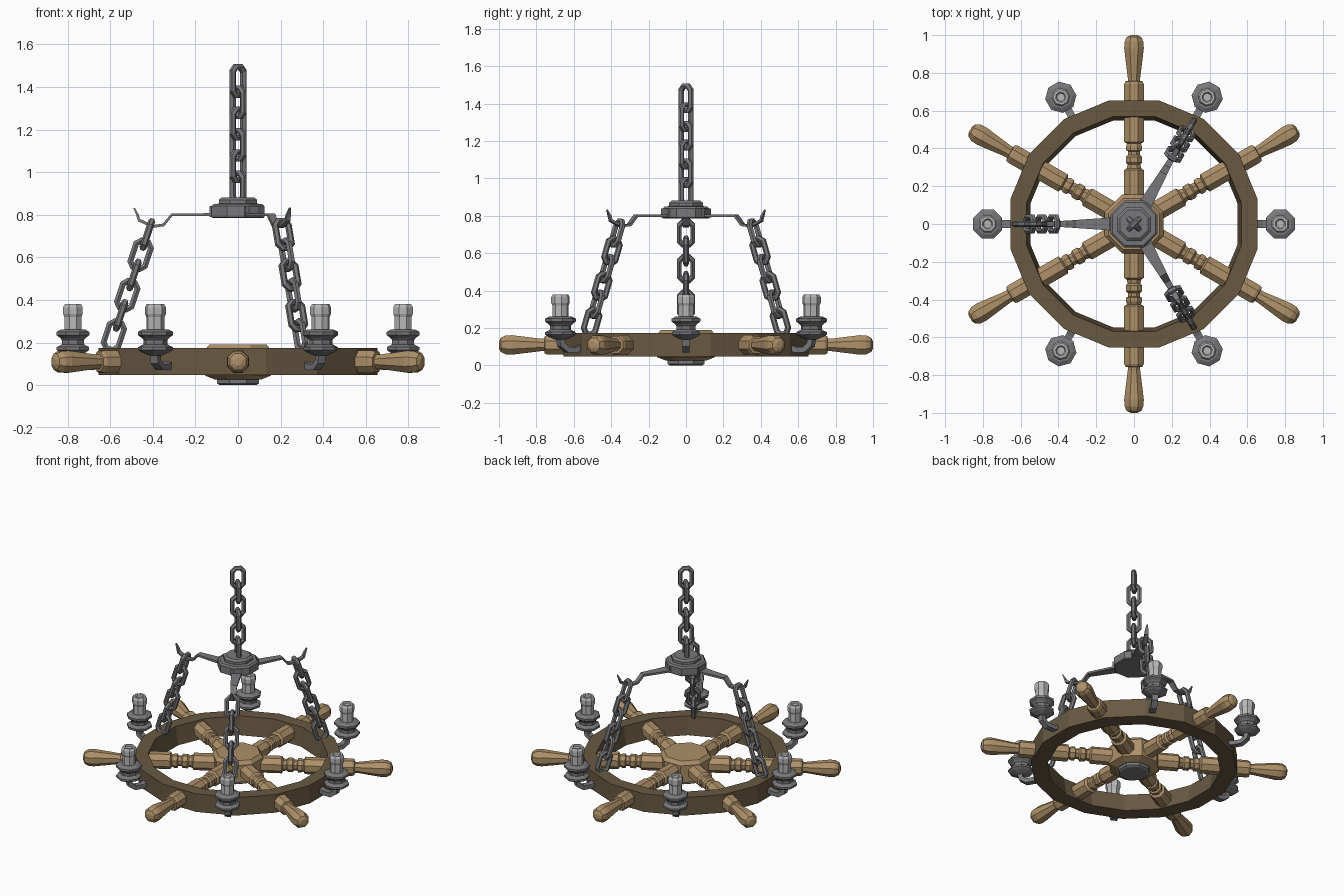
import bpy, bmesh
from math import pi, sin, cos, radians
from mathutils import Matrix, Vector

if "Cube" in bpy.data.objects:
    bpy.data.objects.remove(bpy.data.objects["Cube"])


def material(name, rgb):
    m = bpy.data.materials.new(name)
    m.diffuse_color = (*rgb, 1)
    m.use_nodes = True
    m.node_tree.nodes["Principled BSDF"].inputs["Base Color"].default_value = m.diffuse_color
    return m


LIGHT = material("light_wood", (0.42, 0.28, 0.14))
DARK = material("dark_wood", (0.14, 0.10, 0.055))
METAL = material("metal", (0.19, 0.19, 0.20))
WAX = material("wax", (0.48, 0.48, 0.48))


def make_object(name, rings, mat, close=False, caps=True, matrix=None):
    """Skin a list of point rings into a mesh."""
    bm = bmesh.new()
    vr = [[bm.verts.new(p) for p in r] for r in rings]
    n, k = len(vr), len(vr[0])
    for i in range(n if close else n - 1):
        a, b = vr[i], vr[(i + 1) % n]
        for j in range(k):
            bm.faces.new((a[j], a[(j + 1) % k], b[(j + 1) % k], b[j]))
    if caps and not close:
        bm.faces.new(vr[0])
        bm.faces.new(vr[-1])
    bmesh.ops.recalc_face_normals(bm, faces=bm.faces)
    me = bpy.data.meshes.new(name)
    bm.to_mesh(me)
    bm.free()
    me.materials.append(mat)
    ob = bpy.data.objects.new(name, me)
    bpy.context.collection.objects.link(ob)
    if matrix is not None:
        ob.matrix_world = matrix
    return ob


def lathe(name, profile, sides, mat, matrix=None, close=False):
    """Revolve (radius, z) points; flat sides face the axes."""
    rings = []
    for r, z in profile:
        rr = r / cos(pi / sides)
        rings.append([(rr * cos(2 * pi * (j + .5) / sides),
                       rr * sin(2 * pi * (j + .5) / sides), z) for j in range(sides)])
    return make_object(name, rings, mat, close, matrix=matrix)


def strip(name, pts, mat, matrix):
    """Bar along (r, z) points with (half width, half thickness)."""
    rings = []
    for i, (r, z, w, t) in enumerate(pts):
        a, b = pts[max(i - 1, 0)], pts[min(i + 1, len(pts) - 1)]
        d = Vector((b[0] - a[0], 0, b[1] - a[1])).normalized()
        nrm = Vector((-d.z, 0, d.x)) * t
        c, s = Vector((r, 0, z)), Vector((0, w, 0))
        rings.append([c + nrm + s, c + nrm - s, c - nrm - s, c - nrm + s])
    return make_object(name, rings, mat, matrix=matrix)


def link(name, w, h, wire, matrix):
    """Elongated chain link in its local xz plane."""
    q = w * 0.45
    path = [(w, h - w * .6), (q, h), (-q, h), (-w, h - w * .6)]
    path += [(-x, -z) for x, z in path]
    rings = []
    for x, z in path:
        zc = (h - w) * (1 if z > 0 else -1)
        out = Vector((x, 0, z - zc)).normalized()
        c = Vector((x, 0, z))
        rings.append([c + wire * (cos(a) * out + sin(a) * Vector((0, 1, 0)))
                      for a in [2 * pi * (j + .5) / 6 for j in range(6)]])
    return make_object(name, rings, METAL, close=True, matrix=matrix)


def chain(name, start, direction, count, w, roll, base):
    """Interlocked links alternating by a quarter turn."""
    d = Vector(direction).normalized()
    y = Vector((0, 1, 0))
    x = y.cross(-d)
    frame = Matrix((x, y, -d)).transposed().to_4x4()
    for i in range(count):
        p = Vector(start) + d * (0.082 + 0.1 * i)
        m = base @ Matrix.Translation(p) @ frame @ Matrix.Rotation(roll + i * pi / 2, 4, 'Z')
        link(f"{name}_link_{i + 1}", w, 0.066, 0.0165, m)


def turn(deg):
    return Matrix.Rotation(radians(deg), 4, 'Z')


# Wheel rim
lathe("wheel_rim", [(.655, .047), (.655, .175), (.568, .175), (.548, .047)], 16, DARK, close=True)

# Wooden hub with metal boss underneath
lathe("wheel_hub", [(.11, .027), (.155, .045), (.155, .165), (.135, .19)], 8, LIGHT)
lathe("hub_boss", [(.085, 0), (.098, .008), (.098, .04)], 8, METAL)

# Six turned spokes with handles
spoke = [(.052, .08), (.052, .285), (.038, .295), (.034, .315), (.043, .325), (.043, .355),
         (.032, .365), (.032, .385), (.043, .39), (.043, .41), (.036, .425), (.052, .435),
         (.052, .74), (.046, .755), (.033, .757), (.033, .775), (.04, .83), (.052, .93),
         (.05, .965), (.038, .99), (.018, 1.0)]
for i in range(6):
    m = turn(30 + 60 * i) @ Matrix.Translation((0, 0, .11)) @ Matrix.Rotation(pi / 2, 4, 'Y')
    lathe(f"spoke_{i + 1}", spoke, 8, LIGHT, m)

# Six candles on curved brackets
holder = [(.03, .14), (.062, .155), (.076, .165), (.076, .178), (.052, .192), (.052, .212),
          (.06, .222), (.077, .235), (.077, .25), (.055, .262), (.04, .262)]
candle = [(.04, .25), (.04, .32), (.046, .335), (.046, .365), (.038, .38), (.026, .38), (.02, .37)]
for i in range(6):
    t = turn(60 * i)
    m = t @ Matrix.Translation((.775, 0, 0))
    lathe(f"candle_holder_{i + 1}", holder, 8, METAL, m)
    lathe(f"candle_{i + 1}", candle, 8, WAX, m)
    strip(f"candle_bracket_{i + 1}", [(.63, .105, .02, .015), (.68, .085, .02, .015),
          (.735, .085, .02, .015), (.77, .11, .02, .016), (.778, .155, .02, .016)], METAL, t)

# Metal crown plate
lathe("crown", [(.12, .785), (.125, .79), (.125, .84), (.115, .85), (.09, .852),
                (.09, .87), (.075, .882)], 8, METAL)

# Three hooked arms and their slanted chains
for i, a in enumerate((60, 180, 300)):
    t = turn(a)
    strip(f"hook_arm_{i + 1}", [(.10, .80, .036, .007), (.31, .80, .021, .007),
          (.35, .752, .018, .007), (.40, .745, .016, .007), (.465, .775, .013, .007),
          (.472, .80, .011, .006), (.488, .832, .004, .003)], METAL, t)
    strip(f"arm_plate_{i + 1}", [(.115, .79, .036, .018), (.115, .84, .036, .018)], METAL, t)
    chain(f"side_chain_{i + 1}", (.40, 0, .785), (.205, 0, -.62), 6, .036, pi / 2, t)

# Vertical hanging chain
chain("top_chain", (0, 0, 1.51), (0, 0, -1), 6, .036, pi / 4, Matrix.Identity(4))
